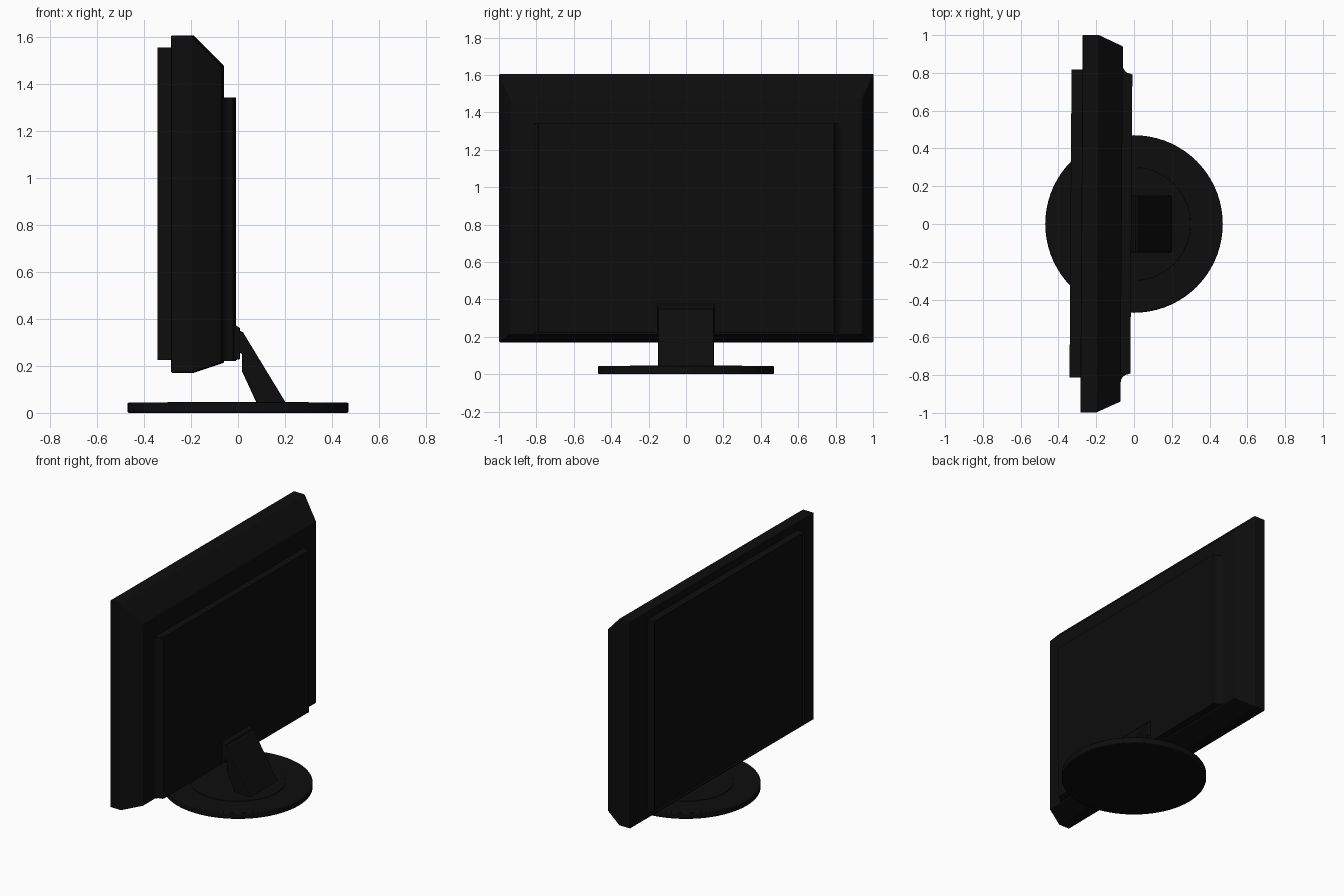
import bpy, bmesh, math
from mathutils import Matrix

if "Cube" in bpy.data.objects:
    bpy.data.objects.remove(bpy.data.objects["Cube"], do_unlink=True)

black = bpy.data.materials.new("black plastic")
black.use_nodes = True
colour = (0.004, 0.004, 0.004, 1)
black.diffuse_color = colour
black.node_tree.nodes["Principled BSDF"].inputs["Base Color"].default_value = colour

SWIVEL = Matrix.Rotation(-0.0065, 4, "Z")  # the display is turned very slightly


def finish(name, bm, bevel=0.005, swivel=True, smooth=False):
    bmesh.ops.recalc_face_normals(bm, faces=bm.faces)
    mesh = bpy.data.meshes.new(name)
    bm.to_mesh(mesh)
    bm.free()
    mesh.materials.append(black)
    obj = bpy.data.objects.new(name, mesh)
    bpy.context.collection.objects.link(obj)
    if swivel:
        obj.matrix_world = SWIVEL
    if bevel:
        mod = obj.modifiers.new("soft edges", "BEVEL")
        mod.width = bevel
        mod.segments = 2
        mod.limit_method = "ANGLE"
    if smooth:
        bpy.ops.object.select_all(action="DESELECT")
        obj.select_set(True)
        bpy.context.view_layer.objects.active = obj
        bpy.ops.object.shade_smooth_by_angle(angle=math.radians(30))
    return obj


def loft(bm, rings):
    """Skin a stack of closed rings and cap both ends; return the caps."""
    loops = [[bm.verts.new(p) for p in ring] for ring in rings]
    for a, b in zip(loops, loops[1:]):
        for i in range(len(a)):
            j = (i + 1) % len(a)
            bm.faces.new((a[i], a[j], b[j], b[i]))
    return bm.faces.new(loops[0]), bm.faces.new(loops[-1])


def panel(x, half, low, high):
    """Upright rectangle facing along x."""
    return [(x, -half, low), (x, half, low), (x, half, high), (x, -half, high)]


# Housing with slopes towards the back
bm = bmesh.new()
loft(bm, [panel(-0.278, 1, 0.17, 1.605), panel(-0.195, 1, 0.17, 1.605),
          panel(-0.065, 0.94, 0.213, 1.475)])
finish("housing", bm)

# Raised front panel with a shallow recessed screen
bm = bmesh.new()
front, _ = loft(bm, [panel(-0.336, 0.815, 0.225, 1.553), panel(-0.27, 0.815, 0.225, 1.553)])
bmesh.ops.inset_region(bm, faces=[front], thickness=0.045)
bmesh.ops.inset_region(bm, faces=[front], thickness=0.01)
bmesh.ops.translate(bm, verts=front.verts, vec=(0.01, 0, 0))
finish("screen_panel", bm, bevel=0)

# Back box, flaring out into the housing at both sides
bm = bmesh.new()
half = [(-0.08, 0.85)]
for i in range(9):
    a = math.radians(90 * i / 8)
    half.append((-0.02 - 0.045 * math.cos(a), 0.84 - 0.045 * math.sin(a)))
half.append((-0.014, 0.79))
outline = half + [(x, -y) for x, y in reversed(half)]
loft(bm, [[(x, y, z) for x, y in outline] for z in (0.22, 1.34)])
finish("back_box", bm, bevel=0, smooth=True)

# Mount where the stand meets the back
bm = bmesh.new()
loft(bm, [panel(-0.03, 0.155, 0.222, 0.385), panel(0.008, 0.15, 0.228, 0.36)])
finish("stand_mount", bm)

# Leaning neck
bm = bmesh.new()
profile = [(0.0, 0.35), (0.02, 0.345), (0.03, 0.328), (0.205, 0.04),
           (0.08, 0.04), (0.018, 0.175), (0.018, 0.25), (0.0, 0.26)]
loft(bm, [[(x, y, z) for x, z in profile] for y in (-0.15, 0.15)])
finish("neck", bm, bevel=0.006, swivel=False)


def disc(name, radius, low, high, bevel):
    bm = bmesh.new()
    bmesh.ops.create_cone(bm, cap_ends=True, segments=72, radius1=radius, radius2=radius,
                          depth=high - low,
                          matrix=Matrix.Translation((0, 0, (low + high) / 2)))
    finish(name, bm, bevel, swivel=False, smooth=True)


# Round foot with a slightly raised centre
disc("base", 0.47, 0, 0.044, 0.006)
disc("base_centre", 0.3, 0.03, 0.047, 0.002)
